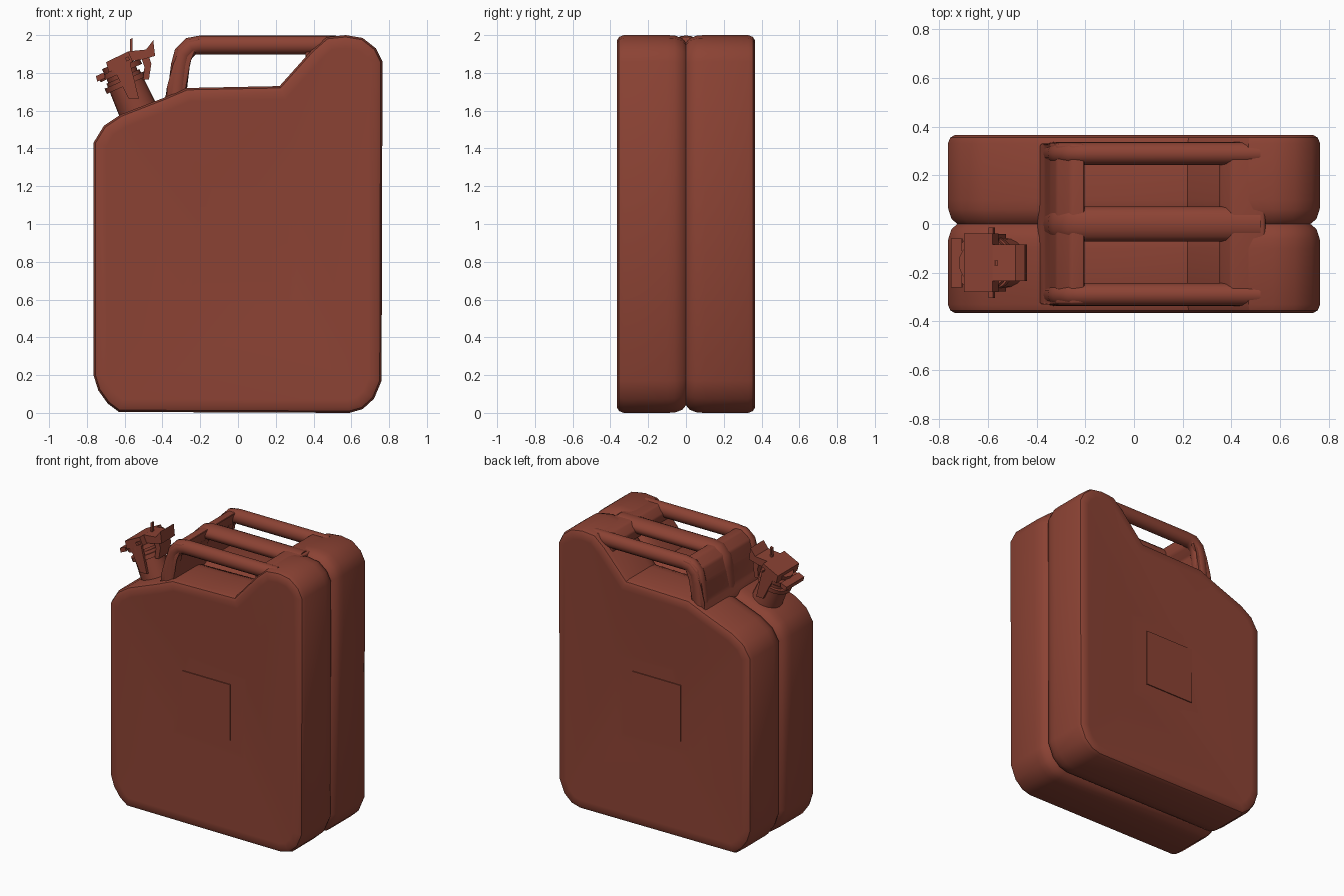
import bpy, bmesh, math
from mathutils import Vector, Matrix

cube = bpy.data.objects.get("Cube")
if cube:
    bpy.data.objects.remove(cube, do_unlink=True)

paint = bpy.data.materials.new("rust_red_paint")
paint.use_nodes = True
COLOUR = (0.26, 0.055, 0.034, 1)
paint.diffuse_color = COLOUR
paint.node_tree.nodes["Principled BSDF"].inputs["Base Color"].default_value = COLOUR


def finish(name, bm, angle=32):
    bmesh.ops.recalc_face_normals(bm, faces=bm.faces)
    mesh = bpy.data.meshes.new(name)
    bm.to_mesh(mesh)
    bm.free()
    obj = bpy.data.objects.new(name, mesh)
    bpy.context.collection.objects.link(obj)
    mesh.materials.append(paint)
    bpy.ops.object.select_all(action='DESELECT')
    obj.select_set(True)
    bpy.context.view_layer.objects.active = obj
    bpy.ops.object.shade_smooth_by_angle(angle=math.radians(angle))
    return obj


def inset(points, d):
    """Move a counter-clockwise outline inwards by d."""
    out = []
    for i, p in enumerate(points):
        a = (p - points[i - 1]).normalized()
        b = (points[(i + 1) % len(points)] - p).normalized()
        na, nb = Vector((-a.y, a.x)), Vector((-b.y, b.x))
        out.append(p + (na + nb) * d / (1 + na.dot(nb)))
    return out


def bridge(bm, r0, r1):
    n = len(r0)
    for i in range(n):
        j = (i + 1) % n
        bm.faces.new((r0[i], r0[j], r1[j], r1[i]))


def prism(name, pts, y0, y1, bevel=0.0):
    """Extrude an x-z profile along y."""
    bm = bmesh.new()
    r0, r1 = ([bm.verts.new((x, y, z)) for x, z in pts] for y in (y0, y1))
    bridge(bm, r0, r1)
    bm.faces.new(r0)
    bm.faces.new(r1)
    if bevel:
        bmesh.ops.bevel(bm, geom=bm.edges[:], offset=bevel, segments=3, profile=0.5, affect='EDGES')
    return finish(name, bm)


# Body: two pressed shells meeting in a grooved seam
outline = [Vector(p) for p in (
    (-0.63, 0.005), (0.59, 0), (0.66, 0.02), (0.72, 0.075), (0.76, 0.17),
    (0.765, 1.86), (0.73, 1.93), (0.66, 1.985), (0.57, 2.0), (0.47, 1.99),
    (0.39, 1.92), (0.22, 1.73), (-0.27, 1.72), (-0.4, 1.665), (-0.62, 1.58),
    (-0.71, 1.52), (-0.765, 1.43), (-0.765, 0.2), (-0.74, 0.12), (-0.69, 0.05))]
rings = [(0, 0.04), (0.02, 0.016), (0.06, 0.002), (0.1, 0), (0.33, 0),
         (0.355, 0.01), (0.366, 0.03), (0.366, 0.07)]
# centre of the pressing, keyed by (right side, upper part)
centre = {(False, False): (-0.28, 0.62), (True, False): (0.28, 0.59),
          (True, True): (0.3, 1.16), (False, True): (-0.14, 1.19)}

bm = bmesh.new()
for side in (-1, 1):
    loops = [[bm.verts.new((p.x, side * y, p.y)) for p in inset(outline, d)] for y, d in rings]
    for r0, r1 in zip(loops, loops[1:]):
        bridge(bm, r0, r1)
    hub = {k: bm.verts.new((x, side * 0.342, z)) for k, (x, z) in centre.items()}
    rim = loops[-1]
    keys = [(p.x > 0, p.y > 0.9) for p in outline]
    for i in range(len(rim)):
        j = (i + 1) % len(rim)
        face = [rim[i], rim[j], hub[keys[j]]]
        if keys[i] != keys[j]:
            face.append(hub[keys[i]])
        bm.faces.new(face)
    bm.faces.new(hub.values())
bmesh.ops.remove_doubles(bm, verts=bm.verts, dist=0.0005)
# soften the pressed creases
creases = [e for e in bm.edges if any(abs(abs(v.co.y) - 0.342) < 0.001 for v in e.verts)
           and all(abs(abs(v.co.y) - 0.342) < 0.001 for v in e.verts)]
bmesh.ops.bevel(bm, geom=creases, offset=0.025, segments=3, profile=0.5, affect='EDGES')
finish("can_body", bm)

# Square plate on each pressed face
for name, s in (("front_plate", -1), ("back_plate", 1)):
    prism(name, [(-0.2, 0.69), (0.18, 0.69), (0.18, 1.09), (-0.2, 1.09)], s * 0.341, s * 0.349)

# Handle: upright web carrying three bars
prism("handle_web", [(-0.4, 1.64), (-0.27, 1.69), (-0.265, 1.86), (-0.22, 1.91), (-0.2, 1.985),
                     (-0.26, 1.98), (-0.32, 1.93), (-0.345, 1.84), (-0.365, 1.72)],
      -0.33, 0.33, 0.012)
path = [(0.52, 1.948), (-0.2, 1.948), (-0.25, 1.94), (-0.29, 1.9), (-0.305, 1.84), (-0.325, 1.68)]
for name, y, wide in (("front_bar", -0.29, 0.95), ("middle_bar", 0, 1.45), ("back_bar", 0.29, 0.95)):
    bm = bmesh.new()
    prev = None
    for i, (x, z) in enumerate(path):
        a, b = Vector(path[max(i - 1, 0)]), Vector(path[min(i + 1, len(path) - 1)])
        t = (b - a).normalized()
        ring = []
        for k in range(16):
            u = 2 * math.pi * k / 16
            r = 0.05 * math.sin(u)
            ring.append(bm.verts.new((x - t.y * r, y + 0.05 * wide * math.cos(u), z + t.x * r)))
        if prev:
            bridge(bm, prev, ring)
        else:
            bm.faces.new(ring)
        prev = ring
    bm.faces.new(prev)
    finish(name, bm, 50)

# Bridge closing the hand openings against the shoulder
prism("shoulder_bridge", [(0.36, 1.87), (0.54, 1.9), (0.54, 1.99), (0.4, 1.99), (0.35, 1.94)],
      -0.32, 0.32, 0.012)

# Spout, tilted outwards on the front half
tilt = Matrix.Translation((-0.52, -0.16, 1.58)) @ Matrix.Rotation(math.radians(-24), 4, 'Y')


def drum(name, r, z0, z1, r2=None):
    bm = bmesh.new()
    bmesh.ops.create_cone(bm, cap_ends=True, segments=20, radius1=r, radius2=r2 or r, depth=z1 - z0,
                          matrix=tilt @ Matrix.Translation((0, 0, (z0 + z1) / 2)))
    finish(name, bm)


drum("spout_neck", 0.105, -0.03, 0.22, 0.095)
drum("spout_collar", 0.115, 0.17, 0.2)
drum("spout_cap", 0.12, 0.24, 0.27)
drum("cap_top", 0.085, 0.22, 0.3)


def fitting(name, pts, half):
    prism(name, pts, -half, half).matrix_world = tilt


fitting("cap_block", [(-0.06, 0.27), (0.08, 0.27), (0.08, 0.33), (-0.05, 0.325)], 0.12)
fitting("hinge_lug", [(-0.135, 0.25), (-0.09, 0.25), (-0.08, 0.28), (-0.13, 0.28)], 0.1)
fitting("lever", [(0.06, 0.28), (0.13, 0.26), (0.2, 0.25), (0.225, 0.33), (0.17, 0.3), (0.08, 0.33)], 0.075)
fitting("lever_hook", [(0.09, 0.16), (0.12, 0.15), (0.165, 0.22), (0.17, 0.27), (0.13, 0.28), (0.125, 0.22)], 0.06)
fitting("locking_pin", [(0.07, 0.29), (0.085, 0.29), (0.13, 0.385), (0.115, 0.385)], 0.01)
fitting("cross_pin", [(0.05, 0.285), (0.07, 0.285), (0.07, 0.305), (0.05, 0.305)], 0.145)
for name, s in (("front_clamp", -1), ("back_clamp", 1)):
    prism(name, [(-0.02, 0.1), (0.03, 0.08), (0.07, 0.3), (-0.03, 0.3)],
          s * 0.1, s * 0.118).matrix_world = tilt
